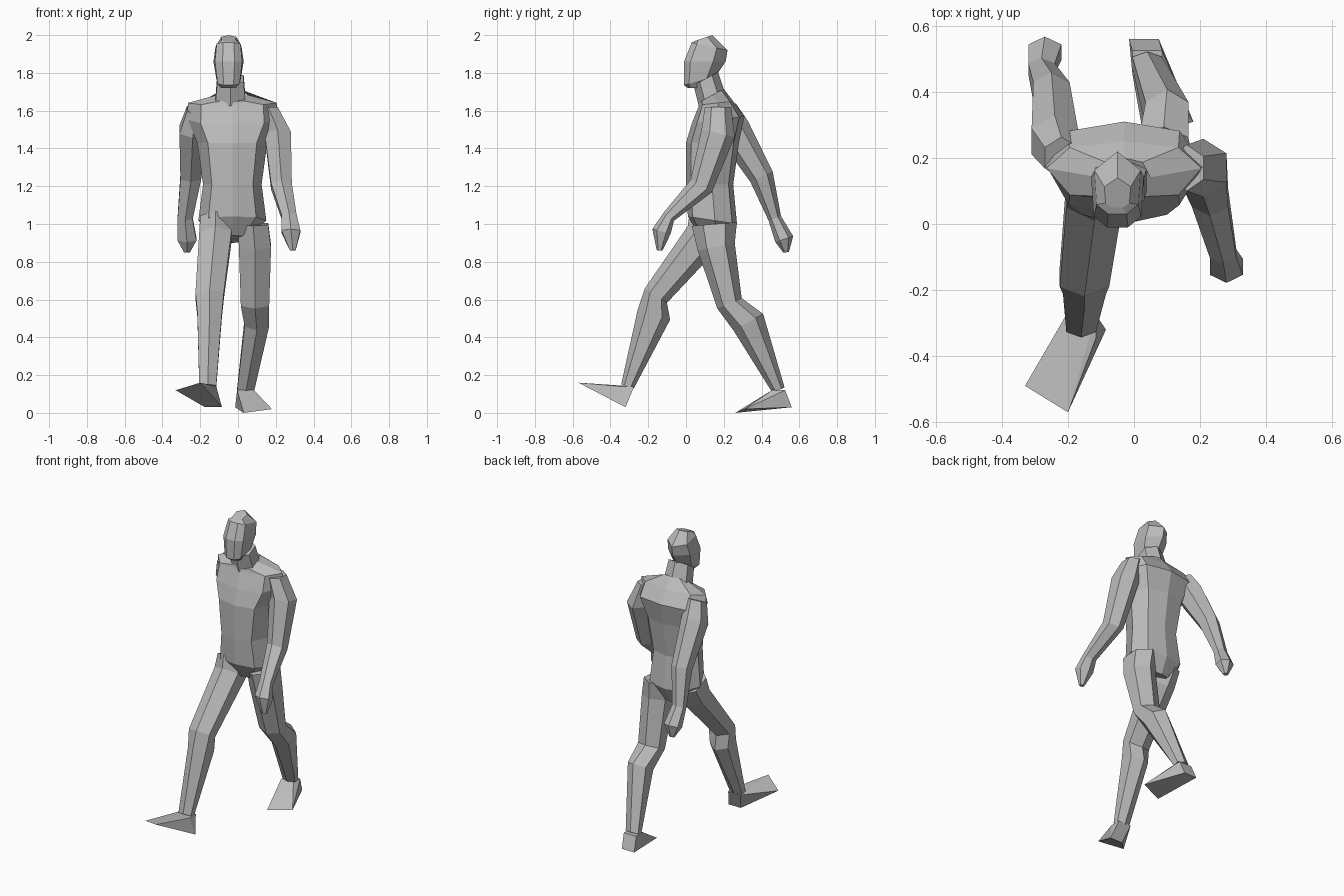
import bpy, bmesh
from mathutils import Vector

cube = bpy.data.objects.get("Cube")
if cube:
    bpy.data.objects.remove(cube)

grey = bpy.data.materials.new("plain grey")
grey.use_nodes = True
colour = (0.5, 0.5, 0.5, 1)
grey.diffuse_color = colour
grey.node_tree.nodes["Principled BSDF"].inputs["Base Color"].default_value = colour

# Half cross-sections as (side, depth), mirrored into full rings
LIMB = [(0, -1), (1, -.5), (1, .5), (0, 1)]
TRUNK = [(0, -1), (.7, -.8), (1, .1), (.7, .8), (0, 1)]
SKULL = [(.4, -1), (.9, -.7), (1, .4), (0, 1)]

# Half width and half depth of each ring, shared by both sides
ARM_SIZES = [(.05, .07), (.07, .09), (.055, .065), (.04, .035), (.05, .05), (.015, .015)]
LEG_SIZES = [(.08, .12), (.085, .1), (.075, .07), (.065, .09), (.045, .035)]


def finish(name, bm):
    """Turn the mesh under construction into a flat-shaded grey object."""
    bmesh.ops.recalc_face_normals(bm, faces=bm.faces[:])
    mesh = bpy.data.meshes.new(name)
    bm.to_mesh(mesh)
    bm.free()
    mesh.materials.append(grey)
    part = bpy.data.objects.new(name, mesh)
    bpy.context.collection.objects.link(part)


def loft(name, half, frames):
    """Skin a closed surface over rings of (middle, half width, depth vector)."""
    outline = half + [(-side, depth) for side, depth in reversed(half) if side]
    bm = bmesh.new()
    loops = []
    for middle, width, depth_axis in frames:
        side_axis = Vector((width, 0, 0))
        loops.append([bm.verts.new(middle + side_axis * side + depth_axis * depth)
                      for side, depth in outline])
    for lower, upper in zip(loops, loops[1:]):
        for i in range(len(outline)):
            bm.faces.new((lower[i - 1], lower[i], upper[i], upper[i - 1]))
    bm.faces.new(loops[0])
    bm.faces.new(loops[-1])
    finish(name, bm)


def body(name, half, centre, rings):
    """Rings of half width, front, back, height and rise towards the back."""
    frames = []
    for width, front, back, height, rise in rings:
        middle = Vector((centre, (front + back) / 2, height))
        frames.append((middle, width, Vector((0, back - front, rise)) / 2))
    loft(name, half, frames)


def limb(name, joints, sizes):
    """Rings set square to a path of joints, as seen from the side."""
    path = [Vector(joint) for joint in joints]
    frames = []
    for i, (width, depth) in enumerate(sizes):
        before = path[max(i - 1, 0)]
        after = path[min(i + 1, len(path) - 1)]
        along = after - before
        across = Vector((0, -along.z, along.y)).normalized()
        frames.append((path[i], width, across * depth))
    loft(name, LIMB, frames)


def foot(name, ankle, heel, toes):
    """Faceted wedge from the ankle and heel to two toe corners."""
    ankle, heel = Vector(ankle), Vector(heel)
    bm = bmesh.new()
    for toe in toes:
        bm.verts.new(toe)
    for side in (-1, 1):
        edge = Vector((side * .045, 0, 0))
        step = Vector((0, .035, 0))
        for corner in (ankle + edge - step, ankle + edge + step, heel + edge):
            bm.verts.new(corner)
    bmesh.ops.convex_hull(bm, input=bm.verts[:])
    finish(name, bm)


# Torso from crotch to neck base, then neck and head
body("torso", TRUNK, -.03, [
    (.08, .07, .22, .92, -.04),
    (.18, .01, .27, 1.02, -.04),
    (.155, 0, .25, 1.21, 0),
    (.185, 0, .28, 1.43, 0),
    (.24, .03, .31, 1.55, .04),
    (.235, .07, .25, 1.64, .02),
    (.08, .07, .2, 1.68, .07)])
body("neck", LIMB, -.04, [
    (.08, .07, .21, 1.65, .07),
    (.07, .04, .17, 1.77, .07)])
body("head", SKULL, -.05, [
    (.04, .01, .09, 1.72, 0),
    (.065, -.01, .16, 1.76, .05),
    (.08, -.01, .21, 1.86, 0),
    (.07, .03, .22, 1.94, -.04),
    (.04, .05, .14, 1.985, .03)])

# Arms: shoulder, upper arm, elbow, wrist, palm, finger tips
limb("left_arm", [
    (.16, .17, 1.62), (.21, .17, 1.48), (.23, .08, 1.2),
    (.27, -.09, 1.04), (.28, -.13, .96), (.29, -.14, .86)], ARM_SIZES)
limb("right_arm", [
    (-.22, .2, 1.61), (-.24, .25, 1.5), (-.25, .4, 1.25),
    (-.28, .47, 1.03), (-.27, .52, .92), (-.27, .53, .85)], ARM_SIZES)

# Legs: hip, thigh, knee, calf, ankle
limb("left_leg", [
    (.08, .15, 1), (.09, .16, .88), (.09, .23, .58),
    (.1, .33, .48), (.04, .49, .12)], LEG_SIZES)
limb("right_leg", [
    (-.12, .13, 1.02), (-.12, .09, .93), (-.15, -.16, .62),
    (-.15, -.17, .52), (-.16, -.31, .14)], LEG_SIZES)

# Feet: the left pushes off flat behind, the right lands on its heel
foot("left_foot", (.04, .49, .12), (.03, .56, .03),
     [(.03, .26, 0), (.18, .31, .02)])
foot("right_foot", (-.16, -.31, .14), (-.13, -.32, .03),
     [(-.33, -.49, .12), (-.2, -.57, .16)])
